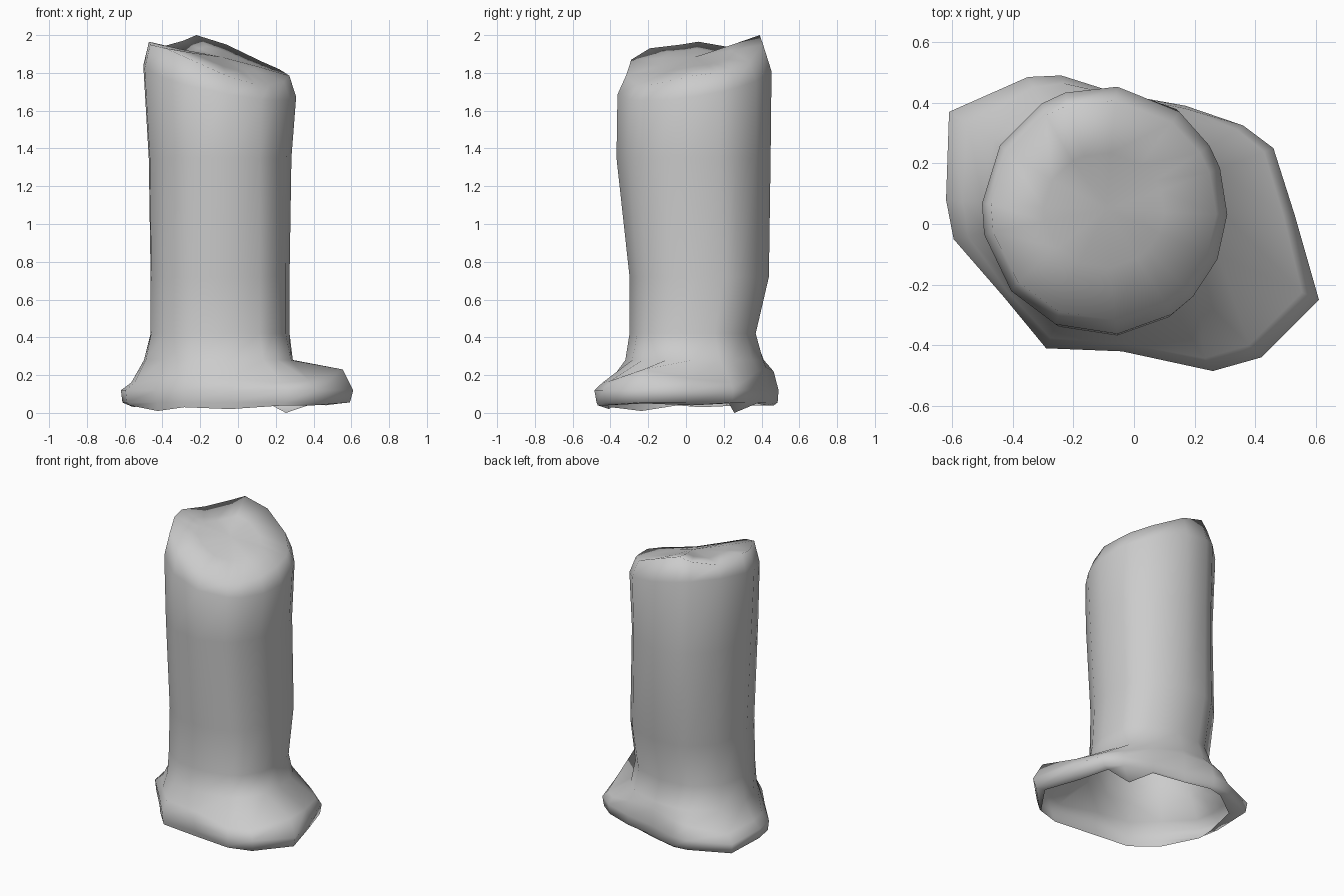
import bpy, bmesh, math

# Irregular foot: outline x, y, upper edge height, bottom edge height, bottom edge spread, crown height
FOOT = [(0.53, 0.03, 0.18, 0.04, 0.75, 1.785), (0.46, 0.25, 0.16, 0.05, 0.7, 1.80),
        (0.36, 0.325, 0.17, 0.0, 0.15, 1.82), (0.17, 0.39, 0.22, 0.05, 0.6, 1.86),
        (-0.05, 0.43, 0.24, 0.04, 0.75, 1.95), (-0.24, 0.49, 0.22, 0.04, 0.75, 2.0),
        (-0.35, 0.485, 0.20, 0.04, 0.65, 1.97), (-0.61, 0.37, 0.16, 0.04, 0.5, 1.935),
        (-0.62, 0.08, 0.16, 0.03, 0.6, 1.965), (-0.595, -0.05, 0.16, 0.04, 0.85, 1.95),
        (-0.43, -0.24, 0.18, 0.01, 0.9, 1.93), (-0.29, -0.41, 0.19, 0.03, 0.9, 1.87),
        (-0.04, -0.42, 0.18, 0.02, 0.9, 1.785), (0.26, -0.485, 0.16, 0.04, 0.92, 1.735),
        (0.42, -0.44, 0.17, 0.04, 0.92, 1.735), (0.61, -0.25, 0.23, 0.05, 0.8, 1.755)]
CX, CY = -0.09, 0.05
ANGLES = [math.atan2(f[1] - CY, f[0] - CX) for f in FOOT]


def oval(cx, cy, rx, ry, z, square=0.0):
    """Column ring, optionally squarish; z depends on offset from the axis and crown height."""
    ring = []
    for a, f in zip(ANGLES, FOOT):
        k = 1 + square * math.sin(2 * a) ** 2
        x, y = cx + k * rx * math.cos(a), cy + k * ry * math.sin(a)
        ring.append((x, y, z(x - CX, y - CY, f[5])))
    return ring


def foot(blend, z):
    """Ring between the column wall (0) and the foot outline (1)."""
    ring = []
    for f, a in zip(FOOT, ANGLES):
        k = 1 + 0.055 * math.sin(2 * a) ** 2
        wx, wy = CX + k * 0.365 * math.cos(a), CY + k * 0.355 * math.sin(a)
        b = blend(math.cos(a), f)
        ring.append((wx + (f[0] - wx) * b, wy + (f[1] - wy) * b, z(f)))
    return ring


def flat(h):
    return lambda dx, dy, c: h


rings = [
    # ragged bottom lip and flared foot
    foot(lambda c, f: f[4], lambda f: f[3]),
    foot(lambda c, f: 0.95, lambda f: 0.055),
    foot(lambda c, f: 1.0, lambda f: 0.12),
    foot(lambda c, f: 0.76 + 0.09 * c, lambda f: f[2]),
    foot(lambda c, f: 0.16 - 0.10 * c, lambda f: 0.28),
    # column
    oval(-0.095, 0.035, 0.368, 0.335, flat(0.42), 0.055),
    oval(-0.095, 0.07, 0.368, 0.37, flat(0.72), 0.055),
    oval(-0.095, 0.04, 0.378, 0.41, flat(1.35), 0.015),
    oval(-0.097, 0.045, 0.405, 0.41, lambda dx, dy, c: 1.755 - 0.2 * dx + 0.15 * dy),
    # slanted, uneven crown
    oval(-0.10, 0.045, 0.372, 0.365, lambda dx, dy, c: c),
    oval(-0.10, 0.045, 0.20, 0.19, lambda dx, dy, c: 0.5 * c + 0.5 * 1.885),
]

bm = bmesh.new()
loops = [[bm.verts.new(p) for p in r] for r in rings]
n = len(FOOT)
for lo, hi in zip(loops, loops[1:]):
    for i in range(n):
        j = (i + 1) % n
        bm.faces.new((lo[i], lo[j], hi[j], hi[i]))
centre = bm.verts.new((CX, CY, 1.885))
for i in range(n):
    bm.faces.new((loops[-1][i], loops[-1][(i + 1) % n], centre))
for f in bm.faces:
    f.smooth = True
mesh = bpy.data.meshes.new("stump_post")
bm.to_mesh(mesh)
bm.free()
post = bpy.data.objects.new("stump_post", mesh)
bpy.context.collection.objects.link(post)
